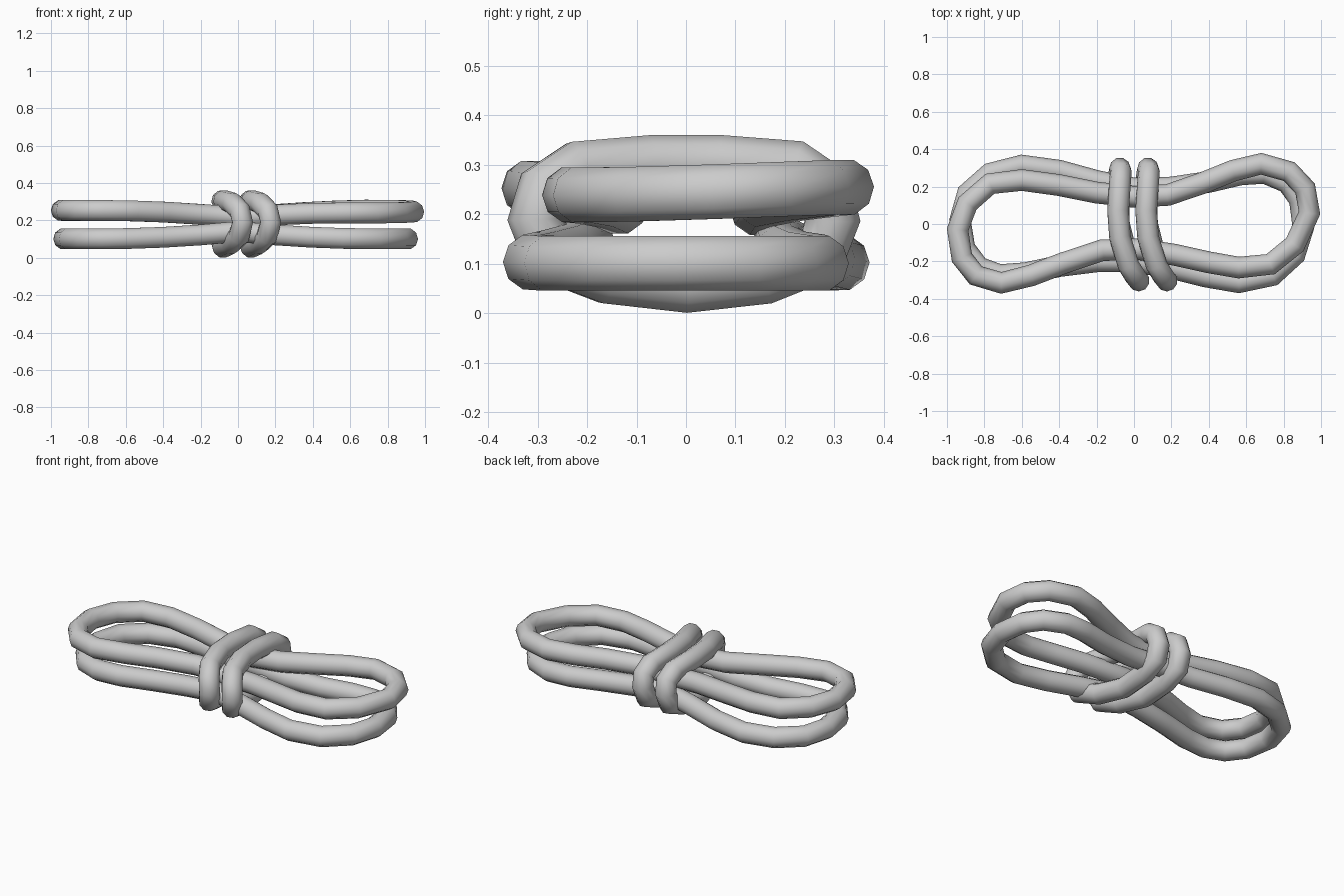
import bpy

R = 0.058


def rope(name, points, radius=R):
    # closed low-poly tube along a path
    cu = bpy.data.curves.new(name, 'CURVE')
    cu.dimensions = '3D'
    cu.bevel_depth = radius
    cu.bevel_resolution = 3
    sp = cu.splines.new('POLY')
    sp.points.add(len(points) - 1)
    for p, co in zip(sp.points, points):
        p.co = (*co, 1)
    sp.use_cyclic_u = True
    sp.use_smooth = True
    ob = bpy.data.objects.new(name, cu)
    bpy.context.collection.objects.link(ob)
    bpy.ops.object.select_all(action='DESELECT')
    ob.select_set(True)
    bpy.context.view_layer.objects.active = ob
    bpy.ops.object.convert(target='MESH')
    return ob


# Long loop outlines seen from above
upper = [(0.22, -0.165), (0.4, -0.205), (0.56, -0.233), (0.73, -0.215),
         (0.86, -0.11), (0.938, 0.06), (0.915, 0.19), (0.83, 0.28),
         (0.68, 0.322), (0.53, 0.285), (0.37, 0.22), (0.18, 0.155),
         (0.0, 0.145), (-0.2, 0.168), (-0.4, 0.208), (-0.6, 0.235),
         (-0.77, 0.215), (-0.89, 0.11), (-0.943, -0.03), (-0.92, -0.18),
         (-0.845, -0.275), (-0.71, -0.315), (-0.55, -0.275),
         (-0.38, -0.21), (-0.17, -0.14), (0.03, -0.135)]
lower = [(0.2, -0.235), (0.38, -0.28), (0.56, -0.312), (0.74, -0.275),
         (0.86, -0.165), (0.905, -0.02), (0.885, 0.13), (0.82, 0.22),
         (0.7, 0.272), (0.57, 0.265), (0.4, 0.225), (0.2, 0.195),
         (0.0, 0.19), (-0.2, 0.23), (-0.4, 0.285), (-0.6, 0.313),
         (-0.77, 0.27), (-0.89, 0.165), (-0.93, 0.02), (-0.905, -0.13),
         (-0.83, -0.23), (-0.72, -0.272), (-0.58, -0.263), (-0.4, -0.225),
         (-0.2, -0.2), (0.0, -0.2)]


def spread(x):
    # strands pinch together under the wraps
    t = min(abs(x) / 0.75, 1)
    return 0.036 + 0.039 * t * (2 - t)


def tilt(x, y):
    # right-hand bights lean slightly up towards the back
    return max(x, 0) * (0.04 * y - 0.01)


rope("upper_loop", [(x, y, 0.178 + spread(x) + tilt(x, y)) for x, y in upper])
rope("lower_loop", [(x, y, 0.176 - spread(x)) for x, y in lower])

# Two binding turns: x, y, z of one turn
wrap = [(-0.075, 0.22, 0.294), (-0.085, 0.07, 0.304), (-0.075, -0.07, 0.304),
        (-0.03, -0.22, 0.292), (0.01, -0.285, 0.25), (0.025, -0.303, 0.19),
        (0.005, -0.275, 0.115), (-0.04, -0.16, 0.075), (-0.08, 0.0, 0.057),
        (-0.085, 0.16, 0.075), (-0.08, 0.27, 0.115), (-0.075, 0.297, 0.19),
        (-0.07, 0.28, 0.255)]
rope("wrap_left", wrap)
rope("wrap_right", [(x + 0.15, y, z) for x, y, z in wrap])
